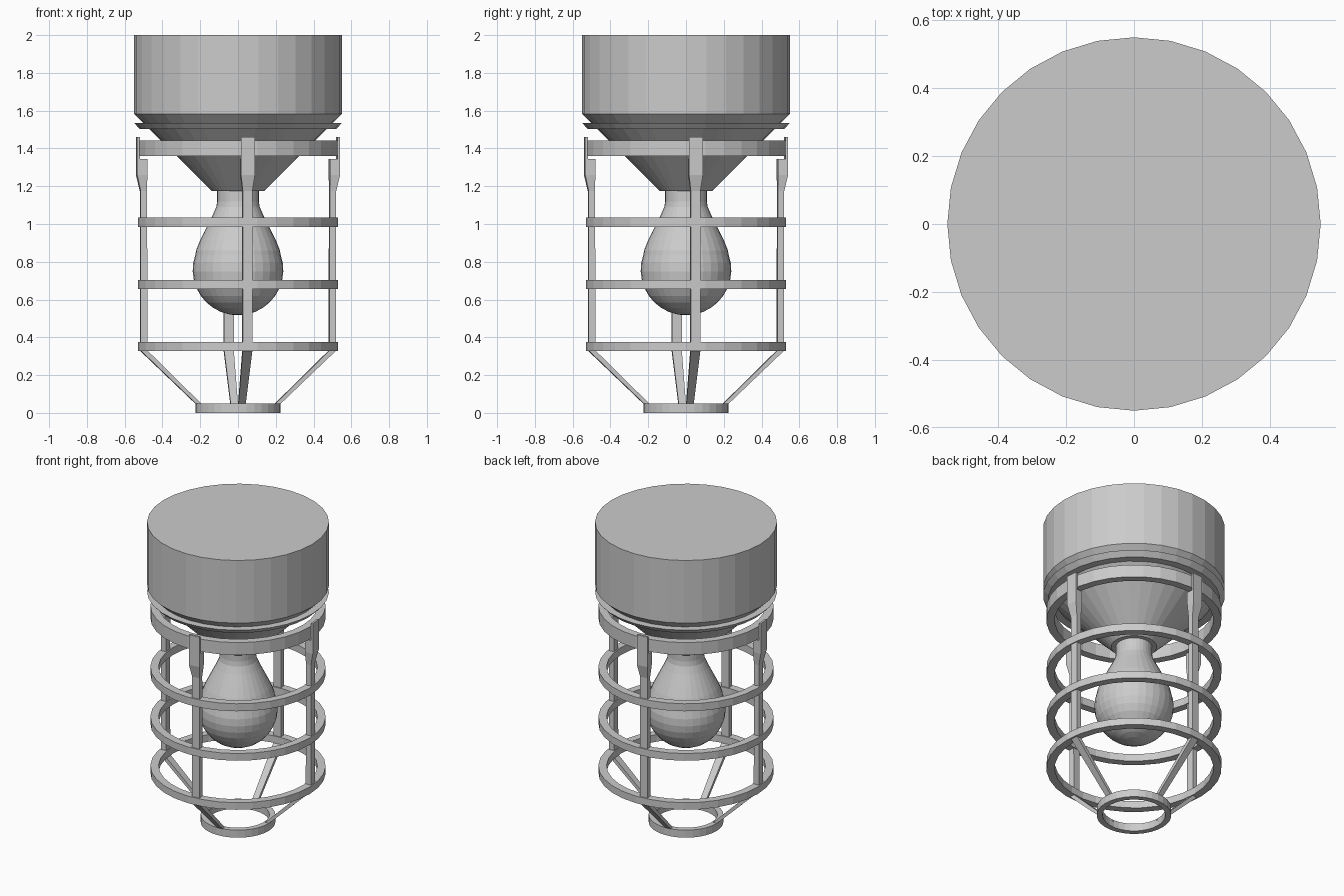
import bpy, bmesh, math

if "Cube" in bpy.data.objects:
    bpy.data.objects.remove(bpy.data.objects["Cube"])

SIDES = 32

mat = bpy.data.materials.new("light_grey")
mat.diffuse_color = (0.6, 0.6, 0.6, 1)
mat.use_nodes = True
mat.node_tree.nodes["Principled BSDF"].inputs["Base Color"].default_value = mat.diffuse_color


def finish(name, bm):
    bmesh.ops.recalc_face_normals(bm, faces=bm.faces)
    me = bpy.data.meshes.new(name)
    bm.to_mesh(me)
    bm.free()
    me.materials.append(mat)
    ob = bpy.data.objects.new(name, me)
    bpy.context.collection.objects.link(ob)
    return ob


def lathe(name, profile, closed=False):
    """Spin (radius, z) points round z; open profiles get end caps."""
    bm = bmesh.new()
    rings = []
    for r, z in profile:
        rings.append([bm.verts.new((r * math.cos(2 * math.pi * i / SIDES),
                                    r * math.sin(2 * math.pi * i / SIDES), z))
                      for i in range(SIDES)])
    pairs = list(zip(rings, rings[1:]))
    if closed:
        pairs.append((rings[-1], rings[0]))
    for a, b in pairs:
        for i in range(SIDES):
            j = (i + 1) % SIDES
            bm.faces.new((a[i], a[j], b[j], b[i]))
    if not closed:
        bm.faces.new(rings[0])
        bm.faces.new(rings[-1])
    return finish(name, bm)


def hoop(name, r_in, r_out, z0, z1):
    return lathe(name, [(r_in, z0), (r_out, z0), (r_out, z1), (r_in, z1)], True)


def bar(name, sections, angle):
    """Loft rectangles (z, inner radius, outer radius, width) at an angle."""
    bm = bmesh.new()
    c, s = math.cos(angle), math.sin(angle)
    loops = []
    for z, ri, ro, w in sections:
        pts = [(ri, -w / 2), (ro, -w / 2), (ro, w / 2), (ri, w / 2)]
        loops.append([bm.verts.new((x * c - y * s, x * s + y * c, z)) for x, y in pts])
    for a, b in zip(loops, loops[1:]):
        for i in range(4):
            j = (i + 1) % 4
            bm.faces.new((a[i], a[j], b[j], b[i]))
    bm.faces.new(loops[0])
    bm.faces.new(loops[-1])
    return finish(name, bm)


# Housing with its conical socket below
lathe("housing", [(0.138, 1.175), (0.55, 1.582), (0.55, 2.0)])

# Bevelled lip round the socket cone
lathe("housing_lip", [(0.46, 1.503), (0.52, 1.503), (0.55, 1.535), (0.49, 1.535)], True)

# Bulb: round end, tapering shoulder, straight neck
bulb = [(0.24 * math.sin(math.radians(a)), 0.757 - 0.24 * math.cos(math.radians(a)))
        for a in [3] + list(range(11, 111, 11))]
bulb += [(0.222, 0.86), (0.2, 0.915), (0.168, 0.98), (0.135, 1.045),
         (0.115, 1.09), (0.11, 1.12), (0.11, 1.18)]
lathe("bulb", bulb)

# Cage hoops
for name, z0, z1 in [("top_hoop", 1.36, 1.443), ("upper_hoop", 0.985, 1.035),
                     ("middle_hoop", 0.655, 0.703), ("lower_hoop", 0.328, 0.375)]:
    hoop(name, 0.48, 0.53, z0, z1)
hoop("bottom_hoop", 0.19, 0.226, 0.0, 0.05)

# Four bars: sloping leg, upright, flared bracket and clip plate over the top hoop
sections = [(0.04, 0.188, 0.216, 0.038), (0.33, 0.484, 0.52, 0.051),
            (1.175, 0.486, 0.52, 0.051), (1.26, 0.486, 0.54, 0.074),
            (1.345, 0.486, 0.54, 0.074), (1.345, 0.526, 0.54, 0.074),
            (1.46, 0.526, 0.54, 0.074)]
for k, side in enumerate(["right", "back", "left", "front"]):
    bar(side + "_cage_bar", sections, math.radians(5.625 + 90 * k))
